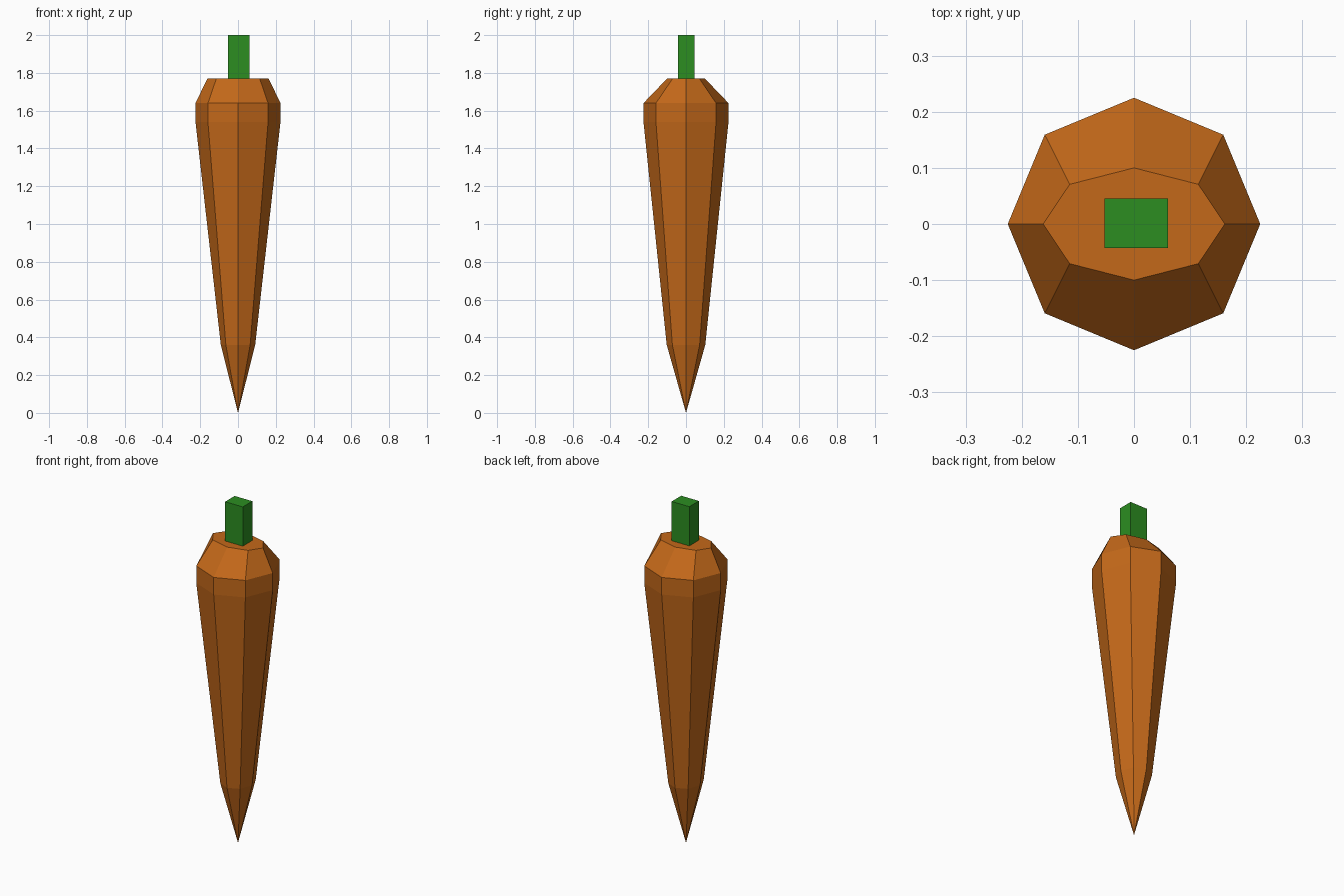
import bpy, bmesh
from math import cos, sin, pi

if "Cube" in bpy.data.objects:
    bpy.data.objects.remove(bpy.data.objects["Cube"])


def material(name, color):
    mat = bpy.data.materials.new(name)
    mat.diffuse_color = (*color, 1)
    mat.use_nodes = True
    mat.node_tree.nodes["Principled BSDF"].inputs["Base Color"].default_value = mat.diffuse_color
    return mat


def add_object(name, bm, mat):
    bmesh.ops.recalc_face_normals(bm, faces=bm.faces)
    mesh = bpy.data.meshes.new(name)
    bm.to_mesh(mesh)
    bm.free()
    mesh.materials.append(mat)
    obj = bpy.data.objects.new(name, mesh)
    bpy.context.collection.objects.link(obj)
    return obj


# Root: eight-sided rings (z, x radius, y radius) from lower taper to crown
SIDES = 8
RINGS = [(0.36, 0.091, 0.102), (1.54, 0.225, 0.225),
         (1.64, 0.225, 0.225), (1.77, 0.162, 0.10)]
bm = bmesh.new()
rings = [[bm.verts.new((rx * cos(2 * pi * i / SIDES), ry * sin(2 * pi * i / SIDES), z))
          for i in range(SIDES)] for z, rx, ry in RINGS]
tip = bm.verts.new((0, 0, 0))
for i in range(SIDES):
    j = (i + 1) % SIDES
    bm.faces.new((tip, rings[0][j], rings[0][i]))
    for low, high in zip(rings, rings[1:]):
        bm.faces.new((low[i], low[j], high[j], high[i]))
bm.faces.new(rings[-1])
add_object("carrot_root", bm, material("orange", (0.55, 0.14, 0.01)))

# Stem: slightly off-centre square stalk on the crown
bm = bmesh.new()
bmesh.ops.create_cube(bm, size=1)
bmesh.ops.scale(bm, vec=(0.114, 0.088, 0.23), verts=bm.verts)
bmesh.ops.translate(bm, vec=(0.004, 0.001, 1.885), verts=bm.verts)
add_object("green_stem", bm, material("green", (0.025, 0.27, 0.015)))
